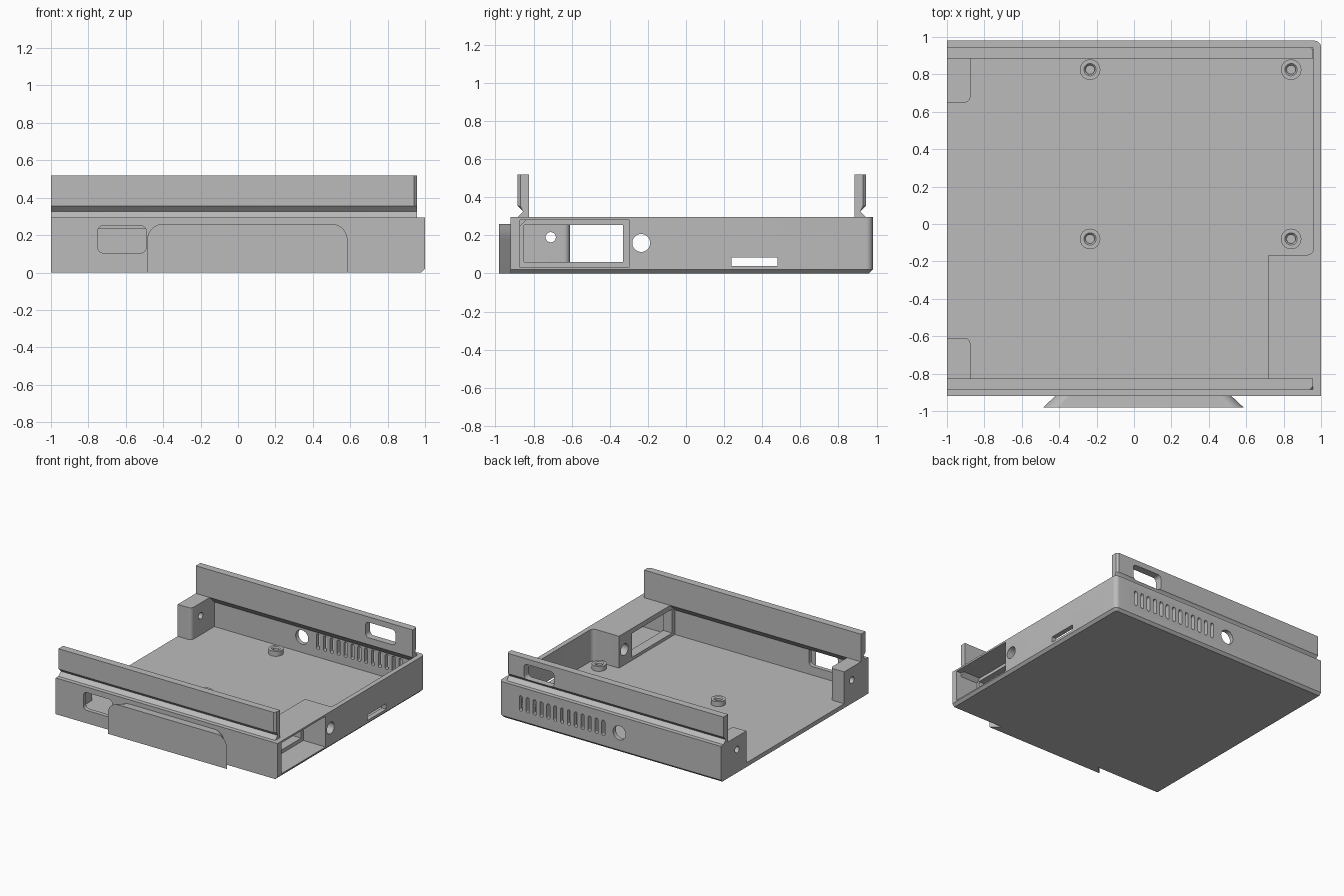
import bpy, bmesh, math

if "Cube" in bpy.data.objects:
    bpy.data.objects.remove(bpy.data.objects["Cube"])

grey = bpy.data.materials.new("light_grey")
grey.diffuse_color = (0.5, 0.5, 0.5, 1)
grey.use_nodes = True
grey.node_tree.nodes["Principled BSDF"].inputs["Base Color"].default_value = grey.diffuse_color


def loft(name, rings):
    """Closed solid through rings that all have the same number of points."""
    bm = bmesh.new()
    vs = [[bm.verts.new(p) for p in ring] for ring in rings]
    n = len(vs[0])
    for a, b in zip(vs, vs[1:]):
        for i in range(n):
            j = (i + 1) % n
            bm.faces.new((a[i], a[j], b[j], b[i]))
    bm.faces.new(vs[0][::-1])
    bm.faces.new(vs[-1])
    bmesh.ops.recalc_face_normals(bm, faces=bm.faces)
    me = bpy.data.meshes.new(name)
    bm.to_mesh(me)
    bm.free()
    ob = bpy.data.objects.new(name, me)
    bpy.context.collection.objects.link(ob)
    me.materials.append(grey)
    return ob


def prism(name, pts, axis, a, b):
    """Extrude a flat profile along an axis from a to b."""
    def put(p, t):
        return {"x": (t, p[0], p[1]), "y": (p[0], t, p[1]), "z": (p[0], p[1], t)}[axis]
    return loft(name, [[put(p, a) for p in pts], [put(p, b) for p in pts]])


def arc(cx, cy, r, a0, a1, n=6):
    return [(cx + r * math.cos(math.radians(a0 + (a1 - a0) * i / n)),
             cy + r * math.sin(math.radians(a0 + (a1 - a0) * i / n))) for i in range(n + 1)]


def circle(cx, cy, r, n=32):
    return arc(cx, cy, r, 0, 360, n)[:-1]


def rect(x0, x1, y0, y1, r=0.0):
    if r == 0:
        return [(x0, y0), (x1, y0), (x1, y1), (x0, y1)]
    return (arc(x0 + r, y0 + r, r, 180, 270) + arc(x1 - r, y0 + r, r, 270, 360)
            + arc(x1 - r, y1 - r, r, 0, 90) + arc(x0 + r, y1 - r, r, 90, 180))


def boolean(target, other, op="DIFFERENCE"):
    m = target.modifiers.new("bool", "BOOLEAN")
    m.operation, m.object, m.solver = op, other, "EXACT"
    bpy.context.view_layer.objects.active = target
    bpy.ops.object.modifier_apply(modifier=m.name)
    bpy.data.objects.remove(other)


def outline(d, z):
    """Tray footprint, inset by d on the right and back."""
    pts = [(-1, -0.92), (1 - d, -0.92)] + arc(0.965, 0.945, 0.035 - d, 0, 90) + [(-1, 0.98 - d)]
    return [(x, y, z) for x, y in pts]


TOP, FLOOR = 0.295, 0.035

# Tray: floor and three walls, chamfered below, open on the left
tray = loft("tray", [outline(0.02, 0), outline(0, 0.02), outline(0, TOP)])
cavity = [(-1.1, -0.885), (0.96, -0.885)] + arc(0.94, 0.925, 0.02, 0, 90) + [(-1.1, 0.945)]
boolean(tray, prism("cavity", cavity, "z", FLOOR, 0.5))

# Socket housing in the front right corner
housing = ([(0.72, -0.9), (0.98, -0.9), (0.98, -0.13)]
           + arc(0.925, -0.13, 0.035, 0, -90) + [(0.72, -0.165)])
boolean(tray, prism("housing", housing, "z", 0.02, TOP), "UNION")

# Corner posts on the open side
front_post = [(-1, -0.9), (-0.875, -0.9)] + arc(-0.905, -0.64, 0.03, 0, 90) + [(-1, -0.61)]
back_post = [(-1, 0.96), (-0.875, 0.96)] + arc(-0.905, 0.68, 0.03, 0, -90) + [(-1, 0.65)]
for post in (front_post, back_post):
    boolean(tray, prism("post", post, "z", 0.02, TOP), "UNION")

# Openings along x: socket recess and tunnel, round hole, slot, post screw holes
boolean(tray, prism("recess", rect(-0.87, -0.30, 0.03, 0.28), "x", 0.80, 1.1))
boolean(tray, prism("tunnel", rect(-0.85, -0.33, 0.06, 0.255), "x", 0.6, 0.9))
boolean(tray, prism("button_hole", circle(-0.235, 0.16, 0.047), "x", 0.6, 1.1))
boolean(tray, prism("port_slot", rect(0.24, 0.48, 0.04, 0.085), "x", 0.9, 1.1))
for y in (-0.71, 0.77):
    boolean(tray, prism("screw_hole", circle(y, 0.19, 0.027, 20), "x", -1.1, -0.8))

# Openings along y: front window, back cable hole and vents
boolean(tray, prism("window", rect(-0.75, -0.49, 0.105, 0.25, 0.03), "y", -1.0, -0.85))
boolean(tray, prism("cable_hole", circle(-0.085, 0.16, 0.057), "y", 0.9, 1.1))
for i in range(13):
    x = 0.06 + i * 0.062
    boolean(tray, prism("vent", rect(x - 0.014, x + 0.014, 0.10, 0.225, 0.0135), "y", 0.9, 1.1))


# Rails: raised strips with an outer V groove and a sloped underside
def rail(name, s, yc):
    prof = [(0.055, 0.235), (-0.005, 0.295), (-0.005, 0.52), (0.055, 0.52),
            (0.055, 0.355), (0.025, 0.325), (0.055, 0.295)]
    prof = [(yc + s * v, z) for v, z in prof]
    ends = [0.94 if abs(y - yc) > 0.05 else 0.956 for y, z in prof]
    return loft(name, [[(-1, y, z) for y, z in prof],
                       [(0.94, y, z) for y, z in prof],
                       [(0.956, y - s * 0.016 if e == 0.94 and z > 0.3 else y, z)
                        for (y, z), e in zip(prof, ends)]])


front_rail = rail("front_rail", -1, -0.83)
back_rail = rail("back_rail", 1, 0.89)
boolean(back_rail, prism("rail_window", rect(0.53, 0.80, 0.35, 0.475, 0.03), "y", 0.8, 1.1))


# Front grip: plate whose ends taper towards the tray
def grip_ring(x0, x1, y):
    pts = [(x0, 0), (x1, 0)] + arc(x1 - 0.085, 0.175, 0.085, 0, 90, 10) \
        + arc(x0 + 0.085, 0.175, 0.085, 90, 180, 10)
    return [(x, y, z) for x, z in pts]


grip = loft("front_grip", [grip_ring(-0.485, 0.585, -0.98), grip_ring(-0.42, 0.52, -0.919)])

# Board standoffs with countersunk holes
standoffs = []
for x in (-0.235, 0.84):
    for y in (-0.08, 0.825):
        rings = [(0.055, FLOOR - 0.005), (0.055, 0.075), (0.033, 0.075),
                 (0.024, 0.066), (0.024, FLOOR + 0.001)]
        standoffs.append(loft("standoff", [[(px, py, z) for px, py in circle(x, y, r, 24)]
                                           for r, z in rings]))

# Smooth the curved faces, keep hard edges
bpy.ops.object.select_all(action="DESELECT")
for ob in [tray, front_rail, back_rail, grip] + standoffs:
    ob.select_set(True)
bpy.context.view_layer.objects.active = tray
bpy.ops.object.shade_smooth_by_angle(angle=math.radians(30))
